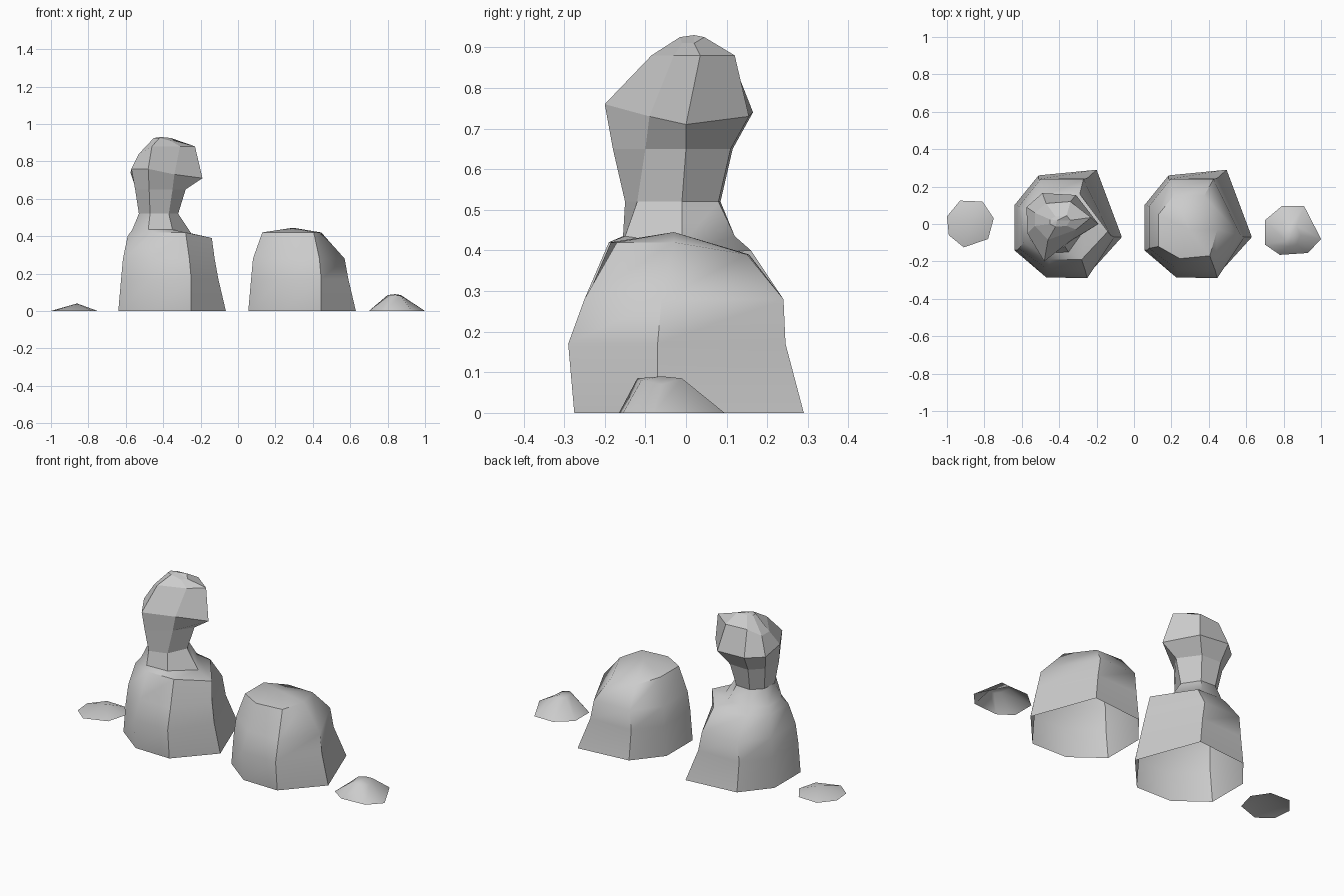
import bpy, bmesh, math


def ring(z, *pts):
    """One seven-sided cross-section; a point may carry its own height."""
    return [(p[0], p[1], p[2] if len(p) > 2 else z) for p in pts]


def loft(name, rings, tip=None, x=0.0, smooth=45):
    """Skin the cross-sections from bottom to top, open underneath."""
    bm = bmesh.new()
    rows = [[bm.verts.new((p[0] + x, p[1], p[2])) for p in r] for r in rings]
    for lo, hi in zip(rows, rows[1:]):
        n = len(lo)
        for i in range(n):
            j = (i + 1) % n
            bm.faces.new((lo[j], lo[i], hi[i], hi[j]))
    if tip:
        top = rows[-1]
        t = bm.verts.new((tip[0] + x, tip[1], tip[2]))
        for i in range(len(top)):
            bm.faces.new((top[(i + 1) % len(top)], top[i], t))
    me = bpy.data.meshes.new(name)
    bm.to_mesh(me)
    bm.free()
    ob = bpy.data.objects.new(name, me)
    bpy.context.collection.objects.link(ob)
    if smooth:
        bpy.ops.object.select_all(action='DESELECT')
        ob.select_set(True)
        bpy.context.view_layer.objects.active = ob
        bpy.ops.object.shade_smooth_by_angle(angle=math.radians(smooth))
    return ob


# Lower flanks shared by both boulders (local to each boulder's centre)
flanks = [
    ring(0, (-.29, -.14), (-.29, .10), (-.16, .26), (.15, .29),
         (.285, -.07), (.10, -.275), (-.12, -.27)),
    ring(.17, (-.275, -.14), (-.275, .10), (-.16, .24), (.10, .245),
         (.245, -.07), (.10, -.29), (-.12, -.285)),
    ring(.28, (-.265, -.13), (-.265, .095), (-.15, .24), (.08, .24),
         (.225, -.06), (.09, -.25), (-.11, -.245)),
]

# Tall boulder: shoulders narrowing into a neck
loft("tall_boulder", flanks + [
    ring(.40, (-.24, -.10), (-.24, .07), (-.14, .15), (.06, .16),
         (.21, -.04, .39), (.07, -.19, .42), (-.10, -.19, .42)),
    ring(.435, (-.215, -.08), (-.215, .05), (-.13, .12), (.0, .12),
         (.10, -.01, .415), (.0, -.15), (-.13, -.155)),
    ring(.52, (-.18, -.06), (-.175, .03), (-.12, .085), (-.03, .08),
         (.03, -.01), (-.02, -.12), (-.12, -.15)),
], x=-.35)

# Head stone: faceted, with a pointed overhang on the right
loft("head_stone", [
    ring(.52, (-.53, -.06), (-.525, .03), (-.47, .085), (-.38, .08),
         (-.32, -.01), (-.37, -.12), (-.47, -.15)),
    ring(.65, (-.55, -.07), (-.545, .05), (-.48, .115), (-.36, .11),
         (-.28, .0), (-.35, -.10), (-.475, -.18)),
    ring(.74, (-.57, -.05, .76), (-.575, .09), (-.49, .165), (-.31, .155, .73),
         (-.19, .0, .71), (-.34, -.09, .73), (-.48, -.20, .76)),
    ring(.88, (-.53, -.01, .84), (-.53, .06, .84), (-.47, .11), (-.34, .12),
         (-.23, .035), (-.31, -.03), (-.46, -.085)),
    ring(.925, (-.45, .0), (-.45, .025), (-.42, .04), (-.36, .045),
         (-.34, .02, .91), (-.36, -.01, .91), (-.42, -.015)),
], tip=(-.41, .02, .93), smooth=0)

# Low boulder: same flanks, domed top
loft("low_boulder", flanks + [
    ring(.42, (-.215, -.12), (-.215, .05), (-.13, .155, .39), (.03, .15, .39),
         (.10, -.03), (.06, -.17), (-.10, -.185)),
], tip=(-.05, -.03, .445), x=.345)

# Flat pebble on the far left
loft("flat_pebble", [
    ring(.0, (-1, .04), (-.93, .125), (-.81, .12), (-.75, .03),
         (-.78, -.08), (-.91, -.125), (-.99, -.06)),
], tip=(-.86, .02, .04))

# Humped pebble on the far right
loft("humped_pebble", [
    ring(0, (.70, -.11), (.70, .02), (.79, .095), (.91, .095),
         (1, -.08), (.93, -.155), (.78, -.165)),
    ring(.085, (.81, -.09), (.80, -.04), (.83, -.015), (.87, -.01),
         (.89, -.06, .07), (.87, -.11, .08), (.83, -.12)),
], tip=(.84, -.06, .09))
